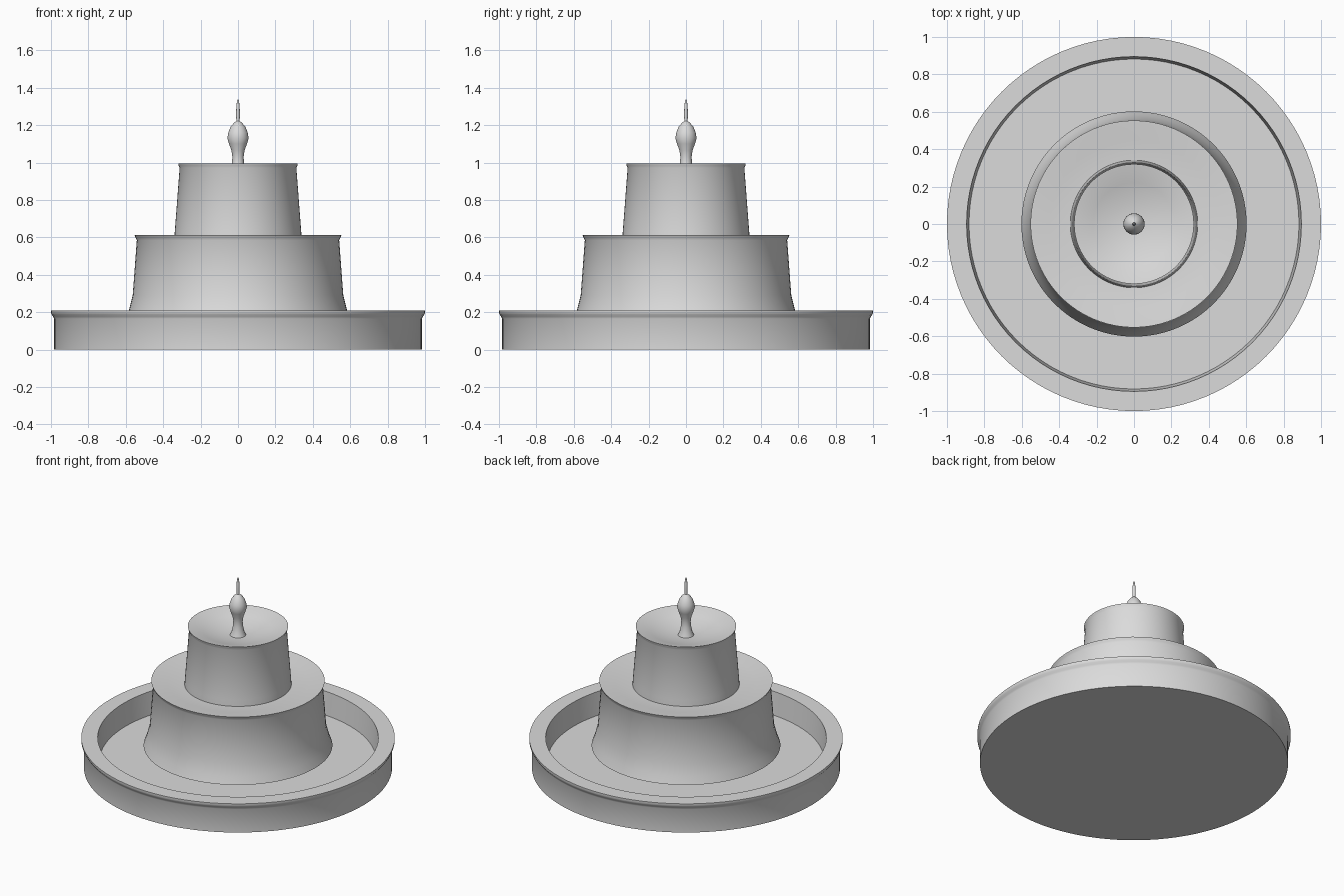
import bpy, bmesh, math

if "Cube" in bpy.data.objects:
    bpy.data.objects.remove(bpy.data.objects["Cube"])

stone = bpy.data.materials.new("stone grey")
stone.diffuse_color = (0.71, 0.71, 0.71, 1)
stone.use_nodes = True
stone.node_tree.nodes["Principled BSDF"].inputs["Base Color"].default_value = stone.diffuse_color


def lathe(name, profile, sides=96):
    """Spin a (radius, height) profile around z into a closed solid."""
    bm = bmesh.new()
    rings = []
    for r, z in profile:
        if r == 0:
            rings.append([bm.verts.new((0, 0, z))])
        else:
            rings.append([bm.verts.new((r * math.cos(2 * math.pi * i / sides),
                                        r * math.sin(2 * math.pi * i / sides), z))
                          for i in range(sides)])
    for a, b in zip(rings, rings[1:]):
        for i in range(sides):
            j = (i + 1) % sides
            if len(a) == 1:
                bm.faces.new((a[0], b[j], b[i]))
            elif len(b) == 1:
                bm.faces.new((a[i], a[j], b[0]))
            else:
                bm.faces.new((a[i], a[j], b[j], b[i]))
    bmesh.ops.recalc_face_normals(bm, faces=bm.faces)
    mesh = bpy.data.meshes.new(name)
    bm.to_mesh(mesh)
    bm.free()
    mesh.materials.append(stone)
    obj = bpy.data.objects.new(name, mesh)
    bpy.context.collection.objects.link(obj)
    bpy.ops.object.select_all(action='DESELECT')
    obj.select_set(True)
    bpy.context.view_layer.objects.active = obj
    bpy.ops.object.shade_smooth_by_angle(angle=math.radians(35))
    return obj


FLOOR = 0.05

# Round basin with a softly flared lip and a sunken floor
lathe("basin", [(0, 0), (0.983, 0), (0.983, 0.165), (0.988, 0.176), (0.996, 0.187),
                (1.0, 0.197), (1.0, 0.21), (0.895, 0.21), (0.882, FLOOR), (0, FLOOR)])

# Hidden column carrying the tiers
lathe("column", [(0, FLOOR), (0.3, FLOOR), (0.3, 0.16), (0, 0.16)])

# Lower tier: flared foot, tapering wall, flared lip, dished top
lathe("lower_tier", [(0, 0.157), (0.602, 0.157), (0.583, 0.21), (0.563, 0.29),
                     (0.541, 0.585), (0.547, 0.597), (0.553, 0.612),
                     (0.54, 0.611), (0.45, 0.598), (0.34, 0.588), (0, 0.58)])

# Upper tier: tapering wall, flared lip, deeper dished top
lathe("upper_tier", [(0, 0.585), (0.341, 0.585), (0.338, 0.63), (0.312, 0.972),
                     (0.317, 0.983), (0.32, 0.996), (0.312, 0.995),
                     (0.22, 0.965), (0.12, 0.94), (0, 0.93)])

# Finial: waisted stem, rounded bulb and needle
lathe("finial", [(0, 0.925), (0.052, 0.93), (0.04, 0.96), (0.032, 1.0), (0.03, 1.03),
                 (0.035, 1.065), (0.048, 1.10), (0.057, 1.13), (0.052, 1.16),
                 (0.04, 1.19), (0.022, 1.212), (0.009, 1.222),
                 (0.01, 1.26), (0.009, 1.30), (0.005, 1.33), (0, 1.34)], 32)
